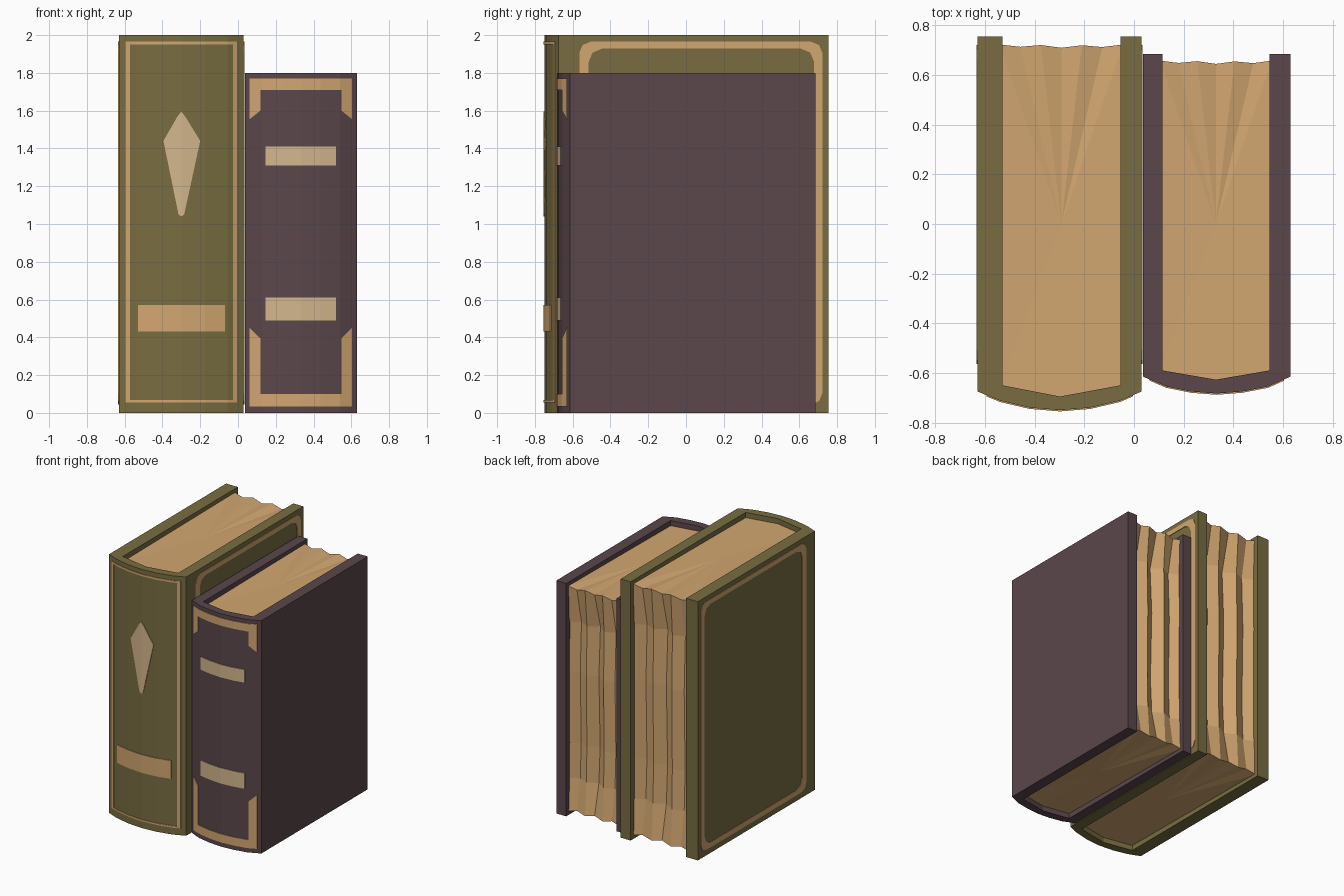
import bpy, bmesh
from mathutils import Vector

if "Cube" in bpy.data.objects:
    bpy.data.objects.remove(bpy.data.objects["Cube"])


def material(name, rgb):
    m = bpy.data.materials.new(name)
    m.diffuse_color = (*rgb, 1)
    m.use_nodes = True
    m.node_tree.nodes["Principled BSDF"].inputs["Base Color"].default_value = m.diffuse_color
    return m


GREEN = material("olive cover", (0.190, 0.152, 0.052))
PLUM = material("plum cover", (0.103, 0.062, 0.070))
TAN = material("tan paper and trim", (0.645, 0.385, 0.165))
PALE = material("pale inlay", (0.650, 0.470, 0.262))


def finish(bm, name, mat):
    bmesh.ops.recalc_face_normals(bm, faces=bm.faces[:])
    me = bpy.data.meshes.new(name)
    bm.to_mesh(me)
    bm.free()
    me.materials.append(mat)
    ob = bpy.data.objects.new(name, me)
    bpy.context.collection.objects.link(ob)
    return ob


def thicken(bm, move):
    ext = bmesh.ops.extrude_face_region(bm, geom=bm.faces[:])
    verts = [v for v in ext["geom"] if isinstance(v, bmesh.types.BMVert)]
    bmesh.ops.translate(bm, verts=verts, vec=Vector(move))


# Hard cover: one U-shaped outline with a rounded spine, extruded upwards
def cover(name, mat, outer, inner, back, height):
    bm = bmesh.new()
    path = ([(outer[0][0], back)] + outer + [(outer[-1][0], back), (inner[-1][0], back)]
            + inner[::-1] + [(inner[0][0], back)])
    bm.faces.new([bm.verts.new((x, y, 0)) for x, y in path])
    thicken(bm, (0, 0, height))
    return finish(bm, name, mat)


# Page block: stacked cross-sections with a wavy fore-edge, deeper in the middle
def pages(name, inner, back, height):
    wave = [0.01, 0.055, 0.02, 0.075, 0.025, 0.06, 0.01]
    x0, x1 = inner[0][0] - 0.01, inner[-1][0] + 0.01
    front = [(x0, inner[0][1] - 0.005), (inner[1][0], inner[1][1] - 0.005), (x1, inner[-1][1] - 0.005)]
    lo, hi = 0.04, height - 0.04
    bm = bmesh.new()
    loops = []
    for t, depth in [(0, 0.2), (0.14, 0.9), (0.3, 1.1), (0.62, 0.9), (0.84, 1.15), (1, 0.2)]:
        z = lo + (hi - lo) * t
        loop = [bm.verts.new((x, y, z)) for x, y in front]
        for i in range(len(wave) - 1, -1, -1):
            x = x0 + (x1 - x0) * i / (len(wave) - 1)
            bump = (0.012 if i % 2 == 0 else -0.006) * (1 if t == 1 else -1 if t == 0 else 0)
            loop.append(bm.verts.new((x, back - wave[i] * depth, z + bump)))
        loops.append(loop)
    n = len(loops[0])
    for a, b in zip(loops, loops[1:]):
        for i in range(n):
            j = (i + 1) % n
            bm.faces.new((a[i], a[j], b[j], b[i]))
    # Slightly dished top and bottom
    for loop, z in ((loops[0], lo + 0.006), (loops[-1], hi - 0.006)):
        c = bm.verts.new(((x0 + x1) / 2, 0, z))
        for i in range(n):
            bm.faces.new((loop[i], loop[(i + 1) % n], c))
    return finish(bm, name, TAN)


# Thin plates cut at the spine's facet lines and laid on its curve
def spine_plate(name, mat, outer, polys):
    def curve(x):
        for (xa, ya), (xb, yb) in zip(outer, outer[1:]):
            if x <= xb:
                break
        return ya + (yb - ya) * (x - xa) / (xb - xa)

    bm = bmesh.new()
    for p in polys:
        bm.faces.new([bm.verts.new((x, 0, z)) for x, z in p])
    for x, _ in outer[1:-1]:
        bmesh.ops.bisect_plane(bm, geom=bm.verts[:] + bm.edges[:] + bm.faces[:],
                               plane_co=(x, 0, 0), plane_no=(1, 0, 0))
    for v in bm.verts:
        v.co.y = curve(v.co.x) - 0.005
    thicken(bm, (0, 0.007, 0))
    return finish(bm, name, mat)


def rect(x0, x1, z0, z1):
    return [(x0, z0), (x1, z0), (x1, z1), (x0, z1)]


# Border on a cover board: ring between two outlines with softened corners
def side_border(name, x, move):
    def outline(y0, y1, z0, z1, c):
        pts = []
        for y, z, sy, sz in ((y0, z0, 1, 1), (y1, z0, -1, 1), (y1, z1, -1, -1), (y0, z1, 1, -1)):
            corner = [(y, z + sz * c), (y + sy * c * 0.29, z + sz * c * 0.29), (y + sy * c, z)]
            pts += corner if sy == sz else corner[::-1]
        return pts

    bm = bmesh.new()
    out = [bm.verts.new((x, y, z)) for y, z in outline(-0.565, 0.722, 0.045, 1.965, 0.06)]
    inn = [bm.verts.new((x, y, z)) for y, z in outline(-0.515, 0.678, 0.085, 1.928, 0.07)]
    for i in range(len(out)):
        j = (i + 1) % len(out)
        bm.faces.new((out[i], out[j], inn[j], inn[i]))
    thicken(bm, (move, 0, 0))
    return finish(bm, name, TAN)


# Tall olive book
g_out = [(-0.63, -0.675), (-0.54, -0.712), (-0.42, -0.74), (-0.298, -0.75),
         (-0.176, -0.74), (-0.056, -0.712), (0.03, -0.675)]
g_in = [(-0.53, -0.65), (-0.298, -0.695), (-0.055, -0.65)]
cover("olive_book_cover", GREEN, g_out, g_in, 0.755, 2.0)
pages("olive_book_pages", g_in, 0.725, 2.0)
side_border("olive_left_border", -0.629, -0.005)
side_border("olive_right_border", 0.029, 0.005)
spine_plate("olive_spine_border", TAN, g_out, [
    rect(-0.595, -0.573, 0.055, 1.965), rect(-0.027, -0.005, 0.055, 1.965),
    rect(-0.573, -0.027, 1.95, 1.965), rect(-0.573, -0.027, 0.055, 0.068)])
spine_plate("olive_spine_band", TAN, g_out, [rect(-0.53, -0.07, 0.43, 0.57)])
spine_plate("olive_spine_diamond", PALE, g_out, [
    [(-0.3, 1.04), (-0.285, 1.05), (-0.2, 1.44), (-0.28, 1.57), (-0.3, 1.595),
     (-0.32, 1.57), (-0.395, 1.44), (-0.315, 1.05)]])

# Shorter plum book
p_out = [(0.037, -0.615), (0.13, -0.655), (0.23, -0.675), (0.333, -0.683),
         (0.436, -0.675), (0.54, -0.655), (0.63, -0.615)]
p_in = [(0.115, -0.59), (0.33, -0.627), (0.545, -0.59)]
cover("plum_book_cover", PLUM, p_out, p_in, 0.685, 1.8)
pages("plum_book_pages", p_in, 0.66, 1.8)
corners = []
for edge, bar, tip, slant in ((1.77, 1.71, 1.555, 0.045), (0.035, 0.10, 0.45, -0.055)):
    corners.append(rect(0.118, 0.548, min(edge, bar), max(edge, bar)))
    for xo, xi in ((0.062, 0.118), (0.604, 0.548)):
        corners.append([(xo, edge), (xi, edge), (xi, tip + slant), (xo, tip)])
spine_plate("plum_spine_corners", TAN, p_out, corners)
spine_plate("plum_spine_bands", PALE, p_out, [
    rect(0.145, 0.52, 1.31, 1.41), rect(0.145, 0.52, 0.49, 0.61)])
